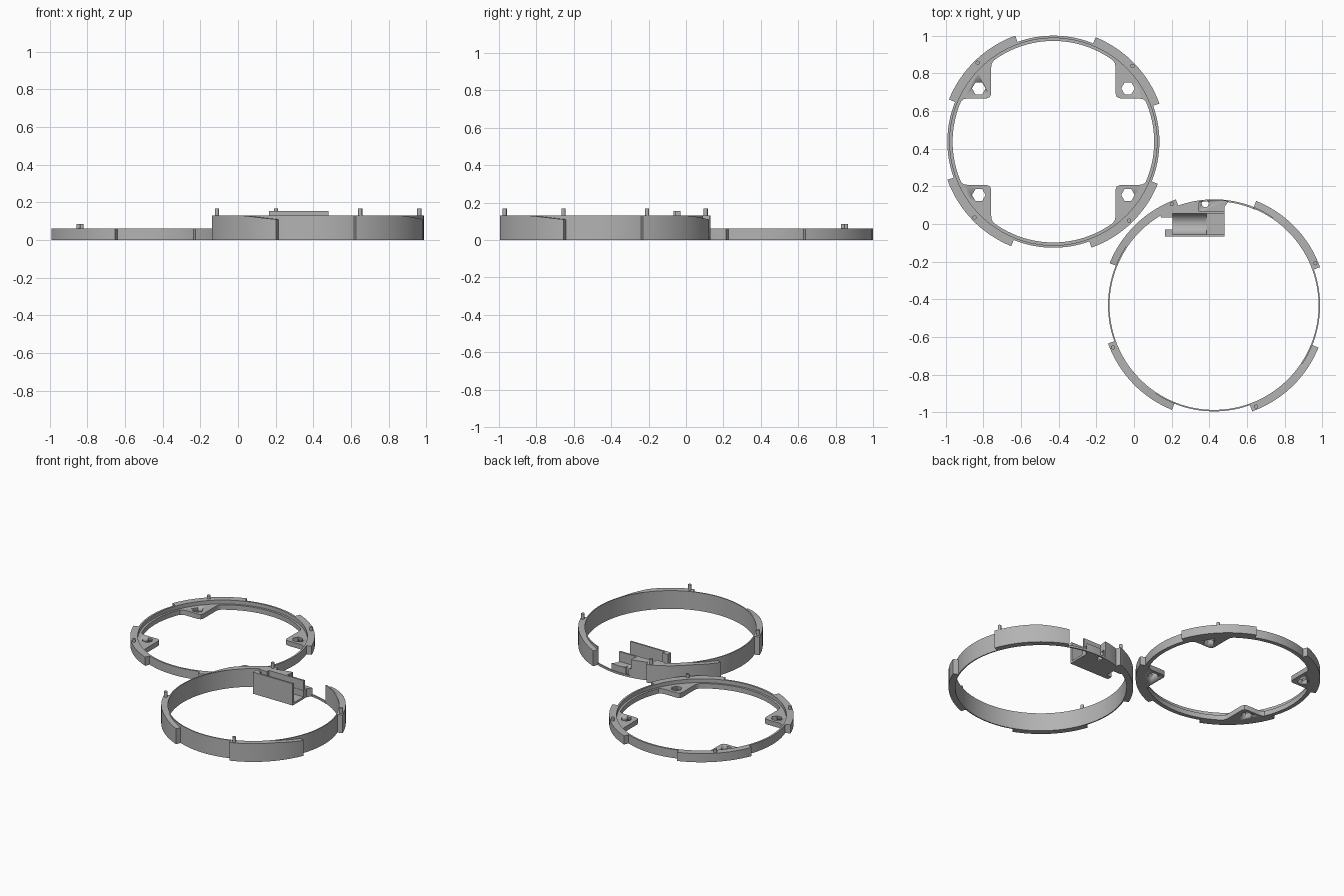
import bpy, bmesh, math
from math import cos, sin, radians

if "Cube" in bpy.data.objects:
    bpy.data.objects.remove(bpy.data.objects["Cube"])

grey = bpy.data.materials.new("grey plastic")
grey.diffuse_color = (0.45, 0.45, 0.45, 1)
grey.use_nodes = True
grey.node_tree.nodes["Principled BSDF"].inputs["Base Color"].default_value = grey.diffuse_color

A = (-0.428, 0.437)   # low retaining ring centre
B = (0.425, -0.432)   # tall ring centre


def finish(name, bm, smooth=True):
    bmesh.ops.recalc_face_normals(bm, faces=bm.faces)
    me = bpy.data.meshes.new(name)
    bm.to_mesh(me)
    bm.free()
    ob = bpy.data.objects.new(name, me)
    bpy.context.collection.objects.link(ob)
    me.materials.append(grey)
    if smooth:
        bpy.ops.object.select_all(action='DESELECT')
        ob.select_set(True)
        bpy.context.view_layer.objects.active = ob
        bpy.ops.object.shade_smooth_by_angle(angle=radians(30))
    return ob


def sweep(name, centre, profile, a0=0, a1=360):
    """Sweep an (r, z) profile around a centre; profile may be a function of 0..1."""
    closed = a1 - a0 >= 360
    n = max(8, round((a1 - a0) / 3))
    bm = bmesh.new()
    rows = []
    for i in range(n if closed else n + 1):
        t = i / n
        a = radians(a0 + (a1 - a0) * t)
        pts = profile(t) if callable(profile) else profile
        rows.append([bm.verts.new((centre[0] + r * cos(a), centre[1] + r * sin(a), z))
                     for r, z in pts])
    m = len(rows[0])
    for i in range(n):
        p, q = rows[i], rows[(i + 1) % len(rows)]
        for j in range(m):
            bm.faces.new((p[j], p[(j + 1) % m], q[(j + 1) % m], q[j]))
    if not closed:
        bm.faces.new(rows[0])
        bm.faces.new(rows[-1])
    return finish(name, bm)


def rect(r0, r1, z0, z1):
    return [(r0, z0), (r1, z0), (r1, z1), (r0, z1)]


def prism(name, pts, z0, z1):
    bm = bmesh.new()
    f = bm.faces.new([bm.verts.new((x, y, z0)) for x, y in pts])
    ext = bmesh.ops.extrude_face_region(bm, geom=[f])
    for v in ext["geom"]:
        if isinstance(v, bmesh.types.BMVert):
            v.co.z = z1
    return finish(name, bm)


def circle(x, y, r, n=24):
    return [(x + r * cos(2 * math.pi * i / n), y + r * sin(2 * math.pi * i / n)) for i in range(n)]


def cut(ob, cutter):
    mod = ob.modifiers.new("hole", 'BOOLEAN')
    mod.operation = 'DIFFERENCE'
    mod.solver = 'EXACT'
    mod.object = cutter
    bpy.context.view_layer.objects.active = ob
    bpy.ops.object.modifier_apply(modifier=mod.name)
    bpy.data.objects.remove(cutter)


def box(name, x0, x1, y0, y1, z0, z1):
    return prism(name, [(x0, y0), (x1, y0), (x1, y1), (x0, y1)], z0, z1)


# Low ring with a stepped seat on its inside
sweep("low_ring", A, [(0.535, 0), (0.563, 0), (0.563, 0.062), (0.55, 0.062),
                      (0.55, 0.035), (0.535, 0.035)])
for k in range(4):
    a = 90 * k
    sweep("low_ring_lug", A, rect(0.558, 0.598, 0, 0.062), a + 19.8, a + 68)
    p = radians(a + 43.8)
    prism("low_ring_pin", circle(A[0] + 0.581 * cos(p), A[1] + 0.581 * sin(p), 0.011, 16), 0.05, 0.085)

# Screw tabs with hexagonal holes, mirrored into four corners
tab = [(0.55 * cos(radians(20 + i * 3.8)), 0.55 * sin(radians(20 + i * 3.8))) for i in range(11)]
tab += [(0.295, 0.446), (0.315, 0.433), (0.327, 0.415), (0.33, 0.395), (0.33, 0.255), (0.337, 0.237),
        (0.355, 0.23), (0.45, 0.23), (0.475, 0.226), (0.495, 0.212), (0.504, 0.19)]
for sx in (-1, 1):
    for sy in (-1, 1):
        ob = prism("screw_tab", [(A[0] + sx * x, A[1] + sy * y) for x, y in tab], 0, 0.035)
        cut(ob, prism("hex_cutter", circle(A[0] + sx * 0.396, A[1] + sy * 0.283, 0.036, 6), -0.1, 0.2))

# Tall ring: thin wall with a gap, joined by a low strip
sweep("tall_ring_wall", B, rect(0.555, 0.563, 0, 0.13), 98, 428)
sweep("tall_ring_gap_strip", B, rect(0.553, 0.563, 0, 0.014), 67, 99)


# Tall ring lugs whose tops ramp down at one end
def ramp_lug(t):
    return rect(0.559, 0.598, 0, 0.13 - 0.02 * max(0, (t - 0.6) / 0.4))


for k in range(4):
    a = 90 * k
    sweep("tall_ring_lug", B, ramp_lug, a + 19.8, a + 68)
    p = radians(a + 22.6)
    prism("tall_ring_pin", circle(B[0] + 0.582 * cos(p), B[1] + 0.582 * sin(p), 0.011, 16), 0.12, 0.168)


# Web between the holder and the ring wall
def arc_pts(a0, a1, n=8):
    return [(B[0] + 0.559 * cos(radians(a0 + (a1 - a0) * i / n)),
             B[1] + 0.559 * sin(radians(a0 + (a1 - a0) * i / n))) for i in range(n + 1)]


prism("holder_web", arc_pts(98, 121) + [(0.145, 0.035), (0.205, 0.035), (0.205, 0.06), (0.34, 0.06)], 0, 0.13)
boss = prism("screw_boss", arc_pts(82, 99) + [(0.34, 0.055), (0.48, 0.055), (0.48, 0.09)], 0, 0.06)
cut(boss, prism("boss_cutter", circle(0.378, 0.108, 0.019), -0.1, 0.2))

# Open holder with a rounded trough and two side plates
box("holder_front_plate", 0.165, 0.48, -0.067, -0.055, 0, 0.155)
box("holder_front_flange", 0.165, 0.205, -0.067, -0.03, 0, 0.155)
box("holder_back_plate", 0.205, 0.48, 0.057, 0.069, 0, 0.13)
box("holder_floor", 0.385, 0.48, -0.06, 0.06, 0, 0.015)
bm = bmesh.new()
outline = [(-0.06, 0), (0.06, 0), (0.06, 0.07)]
outline += [(0.001 + 0.057 * cos(radians(-15 * i)), 0.07 + 0.057 * sin(radians(-15 * i))) for i in range(13)]
outline += [(-0.06, 0.07)]
f = bm.faces.new([bm.verts.new((0.205, y, z)) for y, z in outline])
ext = bmesh.ops.extrude_face_region(bm, geom=[f])
for v in ext["geom"]:
    if isinstance(v, bmesh.types.BMVert):
        v.co.x = 0.385
finish("holder_trough", bm)
